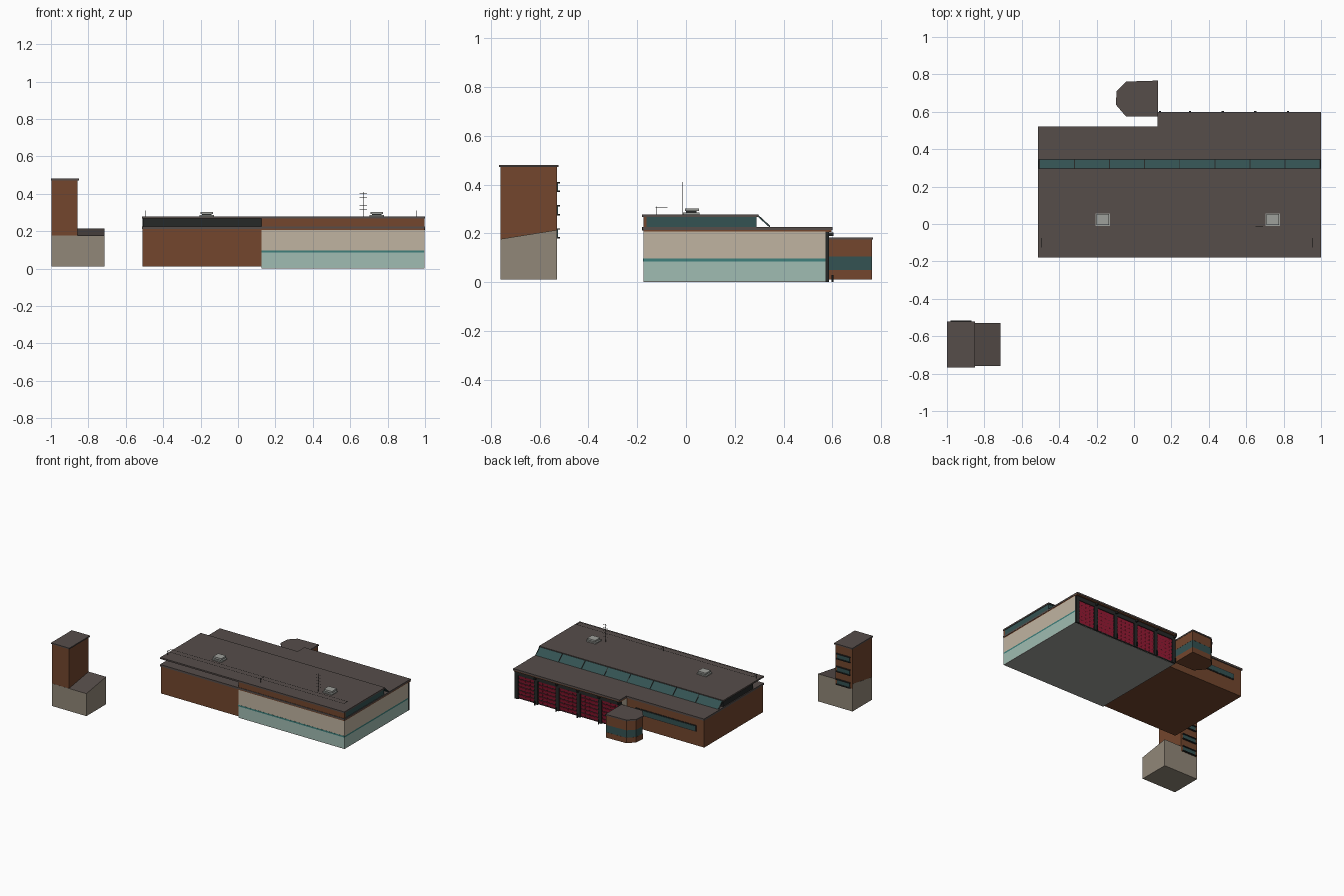
import bpy, bmesh, math
from mathutils import Vector

if "Cube" in bpy.data.objects:
    bpy.data.objects.remove(bpy.data.objects["Cube"])


def material(name, r, g, b):
    m = bpy.data.materials.new(name)
    lin = [(c / 255 / 12.92) if c < 11 else ((c / 255 + 0.055) / 1.055) ** 2.4 for c in (r, g, b)]
    m.diffuse_color = (*lin, 1)
    m.use_nodes = True
    m.node_tree.nodes["Principled BSDF"].inputs["Base Color"].default_value = m.diffuse_color
    return m


ROOF = material("roof_grey_brown", 86, 77, 74)
BRICK = material("brick_brown", 115, 70, 45)
TAN = material("tan_panel", 192, 180, 161)
SEA = material("pale_sea_green", 160, 188, 178)
TEAL = material("teal_stripe", 62, 128, 124)
GLASS = material("dark_teal_glass", 52, 82, 82)
DARK = material("dark_frame", 38, 40, 39)
STONE = material("grey_stone", 145, 135, 120)
RED = material("crimson_door", 152, 26, 52)
GREY = material("light_grey", 158, 160, 155)


def finish(name, bm, *mats):
    bmesh.ops.recalc_face_normals(bm, faces=bm.faces)
    me = bpy.data.meshes.new(name)
    bm.to_mesh(me)
    bm.free()
    for m in mats:
        me.materials.append(m)
    ob = bpy.data.objects.new(name, me)
    bpy.context.collection.objects.link(ob)
    return ob


def box(name, mat, x0, x1, y0, y1, z0, z1):
    bm = bmesh.new()
    bmesh.ops.create_cube(bm, size=1)
    for v in bm.verts:
        v.co = ((x0 + x1) / 2 + v.co.x * (x1 - x0),
                (y0 + y1) / 2 + v.co.y * (y1 - y0),
                (z0 + z1) / 2 + v.co.z * (z1 - z0))
    return finish(name, bm, mat)


def prism(name, points, offset, mats, top=False):
    """Extrude a flat outline; with top=True upward faces take the second material."""
    bm = bmesh.new()
    face = bm.faces.new([bm.verts.new(p) for p in points])
    new = bmesh.ops.extrude_face_region(bm, geom=[face])["geom"]
    bmesh.ops.translate(bm, vec=offset, verts=[g for g in new if isinstance(g, bmesh.types.BMVert)])
    bmesh.ops.recalc_face_normals(bm, faces=bm.faces)
    if top:
        for f in bm.faces:
            f.material_index = int(f.normal.z > 0.5)
    return finish(name, bm, *mats)


def rod(name, mat, a, b, r=0.0015):
    a, b = Vector(a), Vector(b)
    bm = bmesh.new()
    bmesh.ops.create_cone(bm, cap_ends=True, segments=6, radius1=r, radius2=r, depth=(b - a).length)
    ob = finish(name, bm, mat)
    ob.rotation_euler = (b - a).to_track_quat('Z', 'Y').to_euler()
    ob.location = (a + b) / 2
    return ob


L, M, R = -0.51, 0.125, 0.998      # left end, middle division, right end
F, BL, BR = -0.175, 0.515, 0.572   # front wall, back walls of both halves

# Left brick half
box("brick_wing", BRICK, L, M, F, BL, 0.01, 0.212)

# Right half in horizontal bands
box("floor_slab", GREY, M, R, F, BR, 0.0, 0.004)
box("lower_wall", SEA, M, R, F, BR, 0.004, 0.085)
box("wall_stripe", TEAL, M, R, F - 0.001, BR, 0.085, 0.096)
box("upper_wall", TAN, M, R, F, BR, 0.096, 0.207)
box("brick_course", BRICK, M, R, F, BR, 0.207, 0.214)

# Lower roof
box("lower_roof_left", ROOF, L - 0.004, M, F - 0.005, 0.522, 0.212, 0.226)
box("lower_roof_right", ROOF, M, 1.0, F - 0.003, 0.6, 0.214, 0.226)
box("roof_fascia", BRICK, M, 1.0, BR, 0.597, 0.206, 0.214)

# Raised upper storey, set back at the left front
box("clerestory_left", DARK, L + 0.002, M, -0.06, 0.29, 0.226, 0.268)
box("clerestory_right", GLASS, M, R - 0.002, F + 0.012, 0.29, 0.226, 0.268)
box("upper_front_wall", BRICK, M, R, F, F + 0.012, 0.226, 0.268)
box("upper_roof", ROOF, L - 0.004, 1.0, F - 0.005, 0.297, 0.267, 0.278)

# Sloping skylight strip with mullions
sky = [(L, 0.295, 0.274), (L, 0.345, 0.228), (L, 0.341, 0.226), (L, 0.291, 0.271)]
prism("skylight", sky, (R - L, 0, 0), [GLASS])
for i in range(9):
    x = L + 0.002 + i * 0.1875
    prism("skylight_mullion", [(x, p[1] + 0.001, p[2] + 0.002) for p in sky], (0.005, 0, 0), [DARK])

# Roof vents
for x in (-0.167, 0.742):
    box("vent_base", GREY, x - 0.038, x + 0.038, -0.012, 0.056, 0.278, 0.286)
    box("vent_neck", DARK, x - 0.026, x + 0.026, 0.0, 0.044, 0.286, 0.291)
    box("vent_cap", GREY, x - 0.033, x + 0.033, -0.005, 0.053, 0.291, 0.303)

# Roof wires on posts
for y in (-0.08, -0.12):
    rod("roof_wire", DARK, (-0.495, y, 0.305), (0.955, y, 0.305), 0.001)
for x in (-0.495, 0.27, 0.955):
    rod("wire_post", DARK, (x, -0.12, 0.275), (x, -0.12, 0.31))
    rod("wire_crossbar", DARK, (x, -0.125, 0.305), (x, -0.075, 0.305))

# Antenna mast
rod("antenna_mast", DARK, (0.67, -0.015, 0.275), (0.67, -0.015, 0.41))
for i in range(5):
    z = 0.315 + i * 0.022
    rod("antenna_arm", DARK, (0.65, -0.015, z), (0.69, -0.015, z), 0.001)

# Back garage doors: panelled leaves between dark columns
bay = (R - M) / 5
box("door_surround", DARK, M, R, BR, BR + 0.004, 0.002, 0.206)
box("door_lintel", DARK, M, R, BR, BR + 0.014, 0.176, 0.206)
for i in range(5):
    x0 = M + i * bay + 0.016
    x1 = M + (i + 1) * bay - 0.016
    bm = bmesh.new()
    bmesh.ops.create_grid(bm, x_segments=4, y_segments=6, size=0.5)
    for v in bm.verts:
        v.co = ((x0 + x1) / 2 - v.co.x * (x1 - x0), BR + 0.006, 0.09 + v.co.y * 0.17)
    bmesh.ops.inset_individual(bm, faces=bm.faces[:], thickness=0.003, depth=0.0015)
    finish("garage_door", bm, RED)
for i in range(6):
    x = min(max(M + i * bay, M + 0.014), R - 0.014)
    box("door_column", DARK, x - 0.014, x + 0.014, BR, BR + 0.014, 0.0, 0.206)
    if i < 5:
        box("door_lamp", DARK, x - 0.006, x + 0.006, BR + 0.014, 0.604, 0.19, 0.204)
        rod("bollard", DARK, (x, 0.6, 0.0), (x, 0.6, 0.03), 0.004)

# Back window strip in the brick wing
box("back_window_frame", DARK, -0.445, 0.055, BL, BL + 0.004, 0.112, 0.158)
box("back_window_glass", GLASS, -0.438, 0.048, BL, BL + 0.006, 0.118, 0.152)

# Faceted bay at the back: brick, glass band, brick, roof
outline = [(M, 0.578), (M, 0.763), (-0.04, 0.758), (-0.088, 0.71), (-0.093, 0.64), (-0.04, 0.578)]
centre = (0.02, 0.67)


def bay_layer(name, mat, z0, z1, grow=1.0):
    pts = [(min(M + 0.002, centre[0] + (x - centre[0]) * grow),
            centre[1] + (y - centre[1]) * grow, z0) for x, y in outline]
    prism(name, pts, (0, 0, z1 - z0), [mat])


bay_layer("bay_lower_wall", BRICK, 0.01, 0.05)
bay_layer("bay_window_band", GLASS, 0.05, 0.105, 0.99)
bay_layer("bay_upper_wall", BRICK, 0.105, 0.174)
bay_layer("bay_roof", ROOF, 0.174, 0.184, 1.04)

# Separate tower: sloped stone base and brick shaft
prism("tower_base",
      [(-0.998, -0.76, 0.01), (-0.998, -0.76, 0.177), (-0.998, -0.529, 0.214), (-0.998, -0.529, 0.01)],
      (0.284, 0, 0), [STONE, ROOF], top=True)
box("tower_shaft", BRICK, -0.997, -0.857, -0.761, -0.528, 0.178, 0.474)
box("tower_roof", ROOF, -1.0, -0.85, -0.767, -0.522, 0.472, 0.481)

# Tower back windows with projecting sills
for z in (0.2, 0.295, 0.39):
    box("tower_window", GLASS, -0.978, -0.872, -0.528, -0.524, z - 0.018, z + 0.018)
    for s in (-1, 1):
        box("tower_sill", DARK, -0.982, -0.868, -0.528, -0.517, z + s * 0.018 - 0.003, z + s * 0.018 + 0.003)
